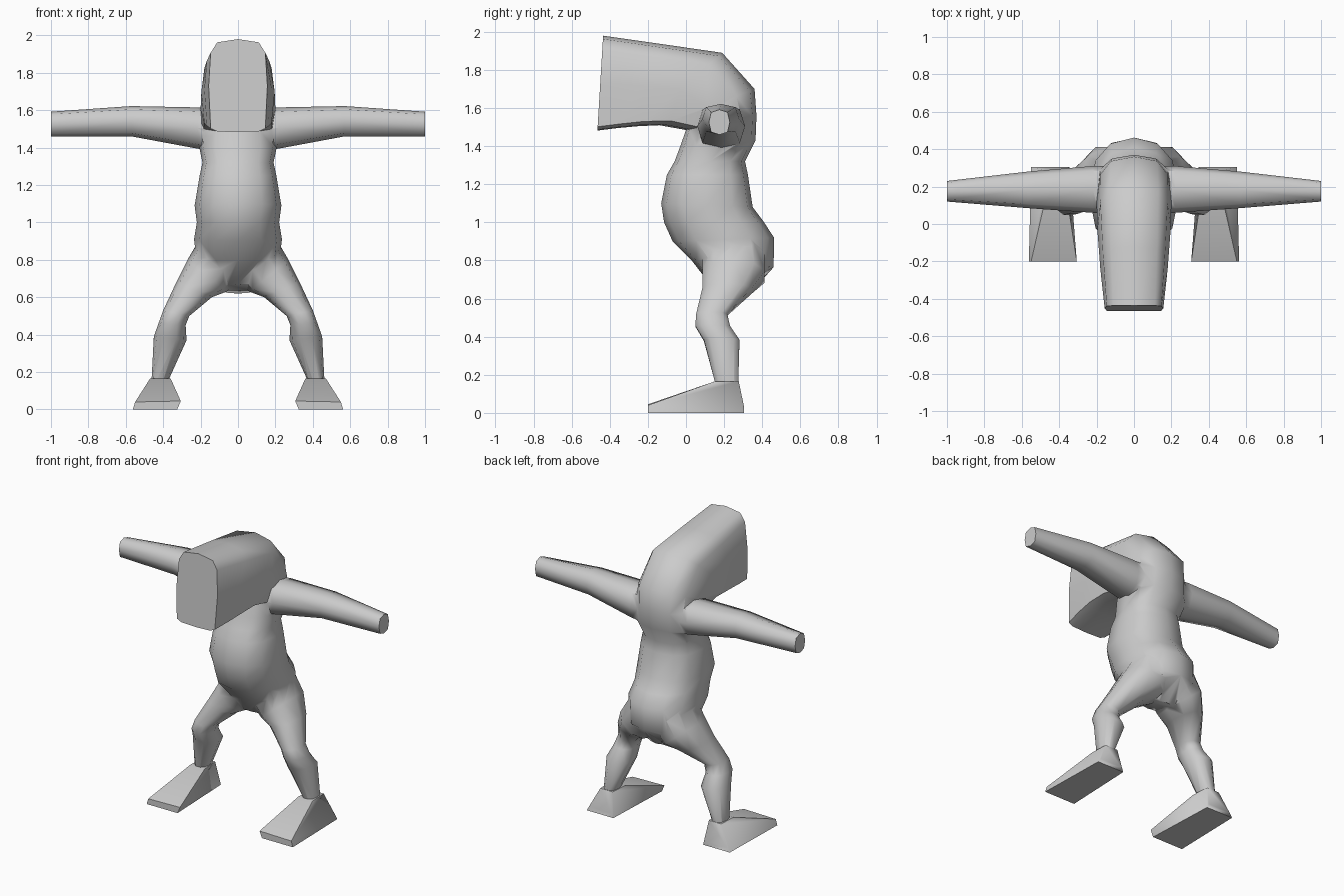
import bpy, bmesh, math
from mathutils import Vector

if "Cube" in bpy.data.objects:
    bpy.data.objects.remove(bpy.data.objects["Cube"])


def power(c, e):
    return math.copysign(abs(c) ** e, c) if abs(c) > 1e-6 else 0.0


def ring(c, u, v, e=0.8, ef=None, n=12):
    """Super-ellipse ring around c; ef squares off the -v half."""
    pts = []
    for i in range(n):
        a = 2 * math.pi * i / n
        s = math.sin(a)
        k = ef if (ef and s < 0) else e
        pts.append(Vector(c) + Vector(u) * power(math.cos(a), e) + Vector(v) * power(s, k))
    return pts


def finish(name, bm):
    bmesh.ops.recalc_face_normals(bm, faces=bm.faces)
    me = bpy.data.meshes.new(name)
    bm.to_mesh(me)
    bm.free()
    ob = bpy.data.objects.new(name, me)
    bpy.context.collection.objects.link(ob)
    return ob


def loft(name, rings):
    bm = bmesh.new()
    vs = [[bm.verts.new(p) for p in r] for r in rings]
    n = len(vs[0])
    for a, b in zip(vs, vs[1:]):
        for i in range(n):
            j = (i + 1) % n
            bm.faces.new((a[i], a[j], b[j], b[i]))
    bm.faces.new(vs[0])
    bm.faces.new(vs[-1])
    return finish(name, bm)


# torso bending forward into the head: front y,z / back y,z / half width / squareness
spine = [
    (.13, .67, .33, .62, .10, .9, None),
    (.03, .80, .46, .765, .22, .9, None),
    (-.07, .90, .462, .92, .235, .9, None),
    (-.115, 1.0, .41, 1.0, .22, .9, None),
    (-.13, 1.10, .35, 1.08, .232, .85, None),
    (-.10, 1.25, .325, 1.25, .205, .8, None),
    (-.06, 1.32, .31, 1.32, .19, .8, None),
    (-.03, 1.40, .365, 1.43, .21, .8, None),
    (.0, 1.485, .37, 1.56, .205, .8, .7),
    (-.14, 1.51, .36, 1.70, .2, .7, .4),
    (-.25, 1.505, .19, 1.89, .196, .6, .2),
    (-.36, 1.495, -.12, 1.935, .18, .55, .15),
    (-.465, 1.482, -.435, 1.98, .157, .5, .12),
]
rings = []
for fy, fz, by, bz, w, e, ef in spine:
    rings.append(ring((0, (fy + by) / 2, (fz + bz) / 2), (w, 0, 0),
                      (0, (by - fy) / 2, (bz - fz) / 2), e, ef))
body = loft("body", rings)

# arm: x / y range / z range
arm = [(.10, .06, .31, 1.38, 1.61), (.22, .06, .31, 1.395, 1.615),
       (.57, .085, .28, 1.46, 1.622), (1.0, .12, .23, 1.46, 1.592)]
# leg: inner x,z / outer x,z / y range
leg = [(.01, .68, .20, .92, .08, .42), (.06, .63, .27, .80, .08, .42),
       (.14, .60, .33, .68, .08, .35), (.26, .50, .40, .53, .05, .22),
       (.28, .45, .425, .46, .045, .235), (.275, .37, .45, .39, .09, .285),
       (.37, .16, .462, .16, .15, .277), (.38, .10, .462, .10, .15, .277)]
# foot wedge corners
foot = [(.36, .15, .165), (.47, .15, .165), (.37, .277, .165), (.465, .277, .165),
        (.306, -.2, .045), (.55, -.2, .04), (.325, -.2, 0), (.562, -.2, 0),
        (.345, .305, 0), (.55, .305, 0), (.36, .305, .03), (.53, .305, .03)]

parts = []
for s, side in ((1, "left"), (-1, "right")):
    parts.append(loft(side + "_arm", [
        ring((s * x, (y0 + y1) / 2, (z0 + z1) / 2), (0, (y1 - y0) / 2, 0),
             (0, 0, (z1 - z0) / 2), .7, n=8) for x, y0, y1, z0, z1 in arm]))
    parts.append(loft(side + "_leg", [
        ring((s * (xi + xo) / 2, (y0 + y1) / 2, (zi + zo) / 2),
             (s * (xo - xi) / 2, 0, (zo - zi) / 2), (0, (y1 - y0) / 2, 0), .85, n=10)
        for xi, zi, xo, zo, y0, y1 in leg]))
    bm = bmesh.new()
    for x, y, z in foot:
        bm.verts.new((s * x, y, z))
    bmesh.ops.convex_hull(bm, input=bm.verts)
    parts.append(finish(side + "_foot", bm))

# merge limbs into one skin
bpy.context.view_layer.objects.active = body
body.select_set(True)
for p in parts:
    m = body.modifiers.new("join", 'BOOLEAN')
    m.operation = 'UNION'
    m.solver = 'EXACT'
    m.object = p
    bpy.ops.object.modifier_apply(modifier=m.name)
    bpy.data.objects.remove(p)
bpy.ops.object.shade_smooth_by_angle(angle=math.radians(60))
